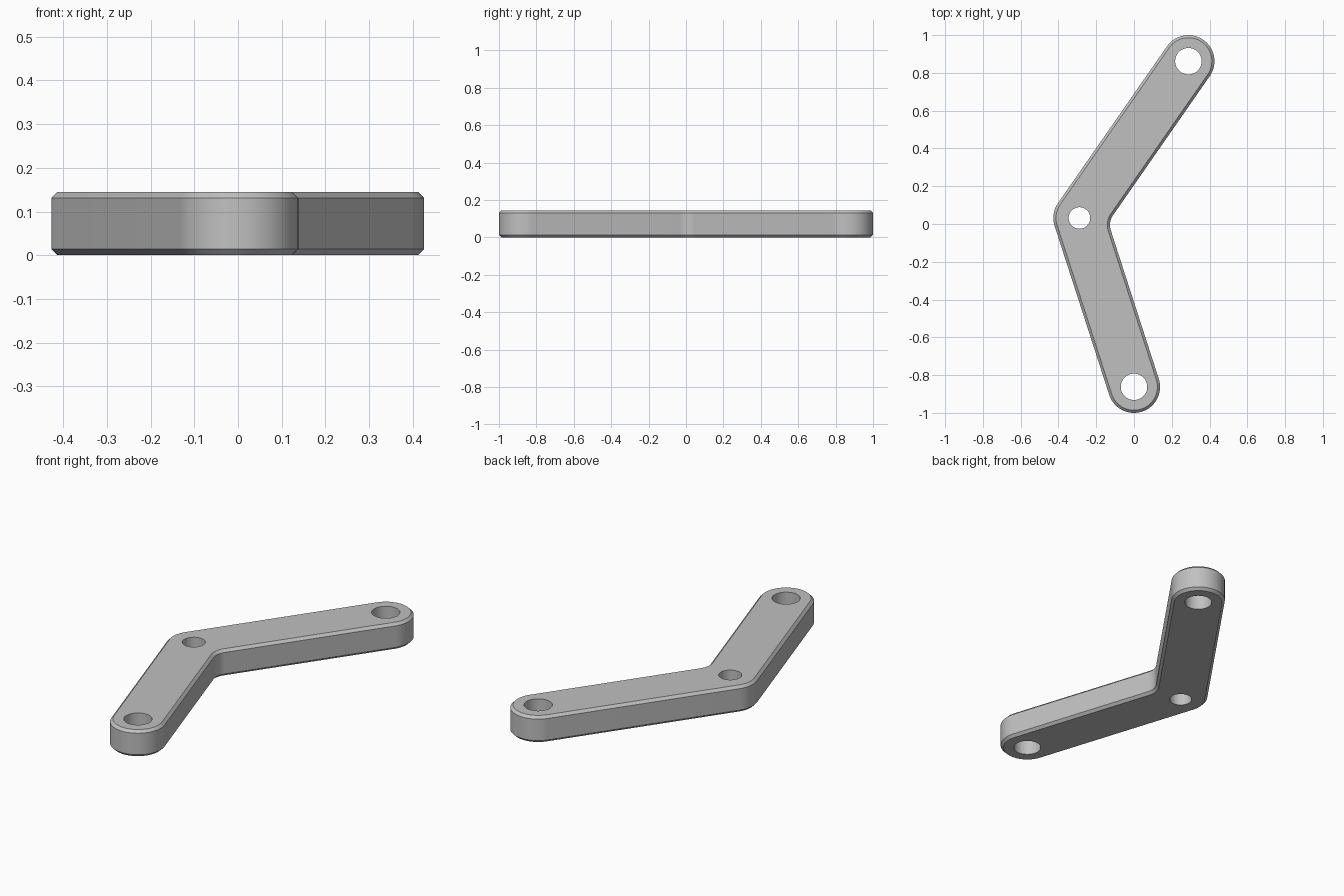
import bpy, bmesh, math
from mathutils import Vector

cube = bpy.data.objects.get("Cube")
if cube:
    bpy.data.objects.remove(cube, do_unlink=True)

HEIGHT, CHAMFER = 0.145, 0.014
RADIUS, FILLET = 0.138, 0.09
top_pin = Vector((0.288, 0.862))
elbow = Vector((-0.289, 0.032))
low_pin = Vector((0.0, -0.862))
holes = [(top_pin, 0.07), (elbow, 0.057), (low_pin, 0.07)]

u_top = (top_pin - elbow).normalized()
u_low = (low_pin - elbow).normalized()
a_top = math.atan2(u_top.y, u_top.x)
a_low = math.atan2(u_low.y, u_low.x)
half = (a_top - a_low) / 2
bisector = (u_top + u_low).normalized()
fillet_centre = elbow + bisector * (RADIUS + FILLET) / math.sin(half)
QUARTER = math.pi / 2


def arc(centre, radius, start, end, steps):
    """Points along an arc."""
    angles = [start + (end - start) * i / steps for i in range(steps + 1)]
    return [centre + Vector((math.cos(a), math.sin(a))) * radius for a in angles]


def outline(inset):
    """Bent arm outline, moved inwards by the inset."""
    r = RADIUS - inset
    pts = arc(top_pin, r, a_top - QUARTER, a_top + QUARTER, 32)
    pts += arc(elbow, r, a_top + QUARTER, a_low + 3 * QUARTER, 12)
    pts += arc(low_pin, r, a_low - QUARTER, a_low + QUARTER, 32)
    pts += arc(fillet_centre, FILLET + inset, a_low + 3 * QUARTER, a_top + QUARTER, 12)
    return pts


bm = bmesh.new()


def ring(points, z):
    return [bm.verts.new((p.x, p.y, z)) for p in points]


def wall(low, high):
    n = len(low)
    for i in range(n):
        j = (i + 1) % n
        bm.faces.new((low[i], low[j], high[j], high[i]))


# Chamfered outer wall
levels = [(CHAMFER, 0), (0, CHAMFER), (0, HEIGHT - CHAMFER), (CHAMFER, HEIGHT)]
rings = [ring(outline(inset), z) for inset, z in levels]
for low, high in zip(rings, rings[1:]):
    wall(low, high)

# Pin hole walls
caps = [[rings[0]], [rings[-1]]]
for centre, radius in holes:
    pts = arc(centre, radius, 0, math.tau, 48)[:-1]
    low, high = ring(pts, 0), ring(pts, HEIGHT)
    wall(low, high)
    caps[0].append(low)
    caps[1].append(high)

# Flat top and bottom around the holes
for loops in caps:
    edges = [bm.edges.get((loop[i - 1], loop[i])) for loop in loops for i in range(len(loop))]
    bmesh.ops.triangle_fill(bm, use_beauty=True, edges=edges, normal=(0, 0, 1))
bmesh.ops.recalc_face_normals(bm, faces=bm.faces[:])

mesh = bpy.data.meshes.new("bent_arm")
bm.to_mesh(mesh)
bm.free()
arm = bpy.data.objects.new("bent_arm", mesh)
bpy.context.collection.objects.link(arm)

# Plain grey finish
grey = bpy.data.materials.new("plain_grey")
grey.use_nodes = True
colour = (0.53, 0.53, 0.53, 1)
grey.diffuse_color = colour
grey.node_tree.nodes["Principled BSDF"].inputs["Base Color"].default_value = colour
mesh.materials.append(grey)

bpy.context.view_layer.objects.active = arm
arm.select_set(True)
bpy.ops.object.shade_smooth_by_angle(angle=math.radians(30))
